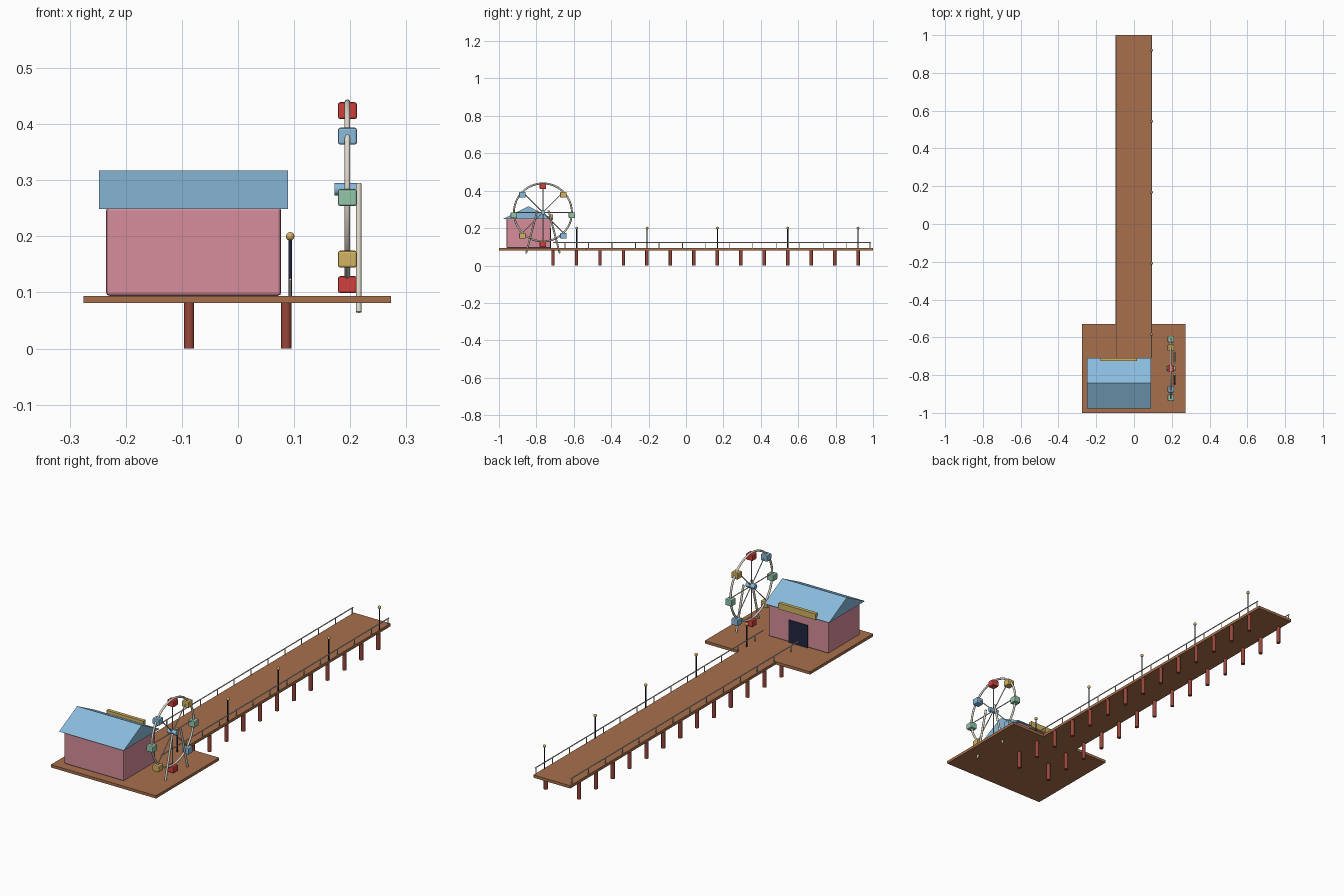
import bpy, bmesh, math
from mathutils import Vector

if "Cube" in bpy.data.objects:
    bpy.data.objects.remove(bpy.data.objects["Cube"])


def material(name, hex_code):
    srgb = [int(hex_code[i:i + 2], 16) / 255 for i in (0, 2, 4)]
    lin = [c / 12.92 if c <= 0.04045 else ((c + 0.055) / 1.055) ** 2.4 for c in srgb]
    m = bpy.data.materials.new(name)
    m.diffuse_color = (*lin, 1)
    m.use_nodes = True
    m.node_tree.nodes["Principled BSDF"].inputs["Base Color"].default_value = m.diffuse_color
    return m


WOOD = material("plank_brown", "A8704C")
PILE = material("pile_red_brown", "98463A")
PINK = material("wall_pink", "D68D9B")
BLUE = material("sky_blue", "8ABBDC")
YELLOW = material("sand_yellow", "D4B462")
NAVY = material("dark_navy", "20263F")
CREAM = material("cream_metal", "DFD7CA")
RED = material("bright_red", "D0403C")
GREEN = material("mint_green", "93C6AA")


def finish(name, bm, mat, smooth=False, bevel=0):
    bmesh.ops.recalc_face_normals(bm, faces=bm.faces)
    me = bpy.data.meshes.new(name)
    bm.to_mesh(me)
    bm.free()
    me.materials.append(mat)
    ob = bpy.data.objects.new(name, me)
    bpy.context.collection.objects.link(ob)
    if bevel:
        mod = ob.modifiers.new("soft_edges", 'BEVEL')
        mod.width, mod.segments = bevel, 2
    if smooth:
        bpy.ops.object.select_all(action='DESELECT')
        ob.select_set(True)
        bpy.context.view_layer.objects.active = ob
        bpy.ops.object.shade_smooth_by_angle(angle=math.radians(40))
    return ob


def add_box(bm, x, y, z):
    """Box from three (low, high) ranges."""
    verts = bmesh.ops.create_cube(bm, size=1)["verts"]
    for v in verts:
        v.co = Vector([(a + b) / 2 + c * (b - a) for (a, b), c in zip((x, y, z), v.co)])


def box(name, x, y, z, mat, bevel=0):
    bm = bmesh.new()
    add_box(bm, x, y, z)
    return finish(name, bm, mat, bevel=bevel)


def add_rod(bm, a, b, r, sides=12):
    """Cylinder between two points."""
    a, b = Vector(a), Vector(b)
    verts = bmesh.ops.create_cone(bm, cap_ends=True, segments=sides, radius1=r, radius2=r,
                                  depth=(b - a).length)["verts"]
    rot = Vector((0, 0, 1)).rotation_difference(b - a)
    for v in verts:
        v.co = rot @ v.co + (a + b) / 2


def rods(name, pairs, r, mat, sides=12):
    bm = bmesh.new()
    for a, b in pairs:
        add_rod(bm, a, b, r, sides)
    return finish(name, bm, mat, smooth=True)


DECK, UNDER, STEP = 0.094, 0.081, 0.1255

# Decks
box("walkway_deck", (-0.097, 0.095), (-0.54, 1.0), (UNDER, DECK), WOOD)
box("end_platform", (-0.275, 0.273), (-1.0, -0.53), (UNDER, DECK), WOOD)

# Piles in pairs under the walkway
rods("piles", [((x, -0.711 + STEP * i, 0), (x, -0.711 + STEP * i, UNDER + 0.004))
               for x in (-0.087, 0.086) for i in range(14)], 0.009, PILE)

# Railings on both sides
for side, x in (("left", -0.094), ("right", 0.093)):
    rods(side + "_rail_posts", [((x, -0.647 + STEP * i, DECK - 0.002), (x, -0.647 + STEP * i, 0.123))
                                for i in range(14)], 0.0022, CREAM, 8)
    rods(side + "_handrail", [((x, -0.71, 0.123), (x, 0.99, 0.123))], 0.0025, CREAM, 8)

# Lamps along the right side
lamp_ys = [-0.584 + 0.376 * i for i in range(5)]
rods("lamp_posts", [((0.093, y, DECK - 0.002), (0.093, y, 0.197)) for y in lamp_ys], 0.003, NAVY)
bm = bmesh.new()
for y in lamp_ys:
    ball = bmesh.ops.create_uvsphere(bm, u_segments=16, v_segments=10, radius=0.0075)["verts"]
    bmesh.ops.translate(bm, verts=ball, vec=(0.093, y, 0.2))
finish("lamp_globes", bm, YELLOW, smooth=True)

# Pavilion: walls, gable roof, door and sign board on the walkway side
box("pavilion_walls", (-0.235, 0.077), (-0.96, -0.724), (DECK, 0.252), PINK, bevel=0.006)
bm = bmesh.new()
gable = [bm.verts.new((-0.248, y, z)) for y, z in ((-0.978, 0.249), (-0.71, 0.249), (-0.843, 0.317))]
face = bm.faces.new(gable)
ext = bmesh.ops.extrude_face_region(bm, geom=[face])["geom"]
bmesh.ops.translate(bm, verts=[g for g in ext if isinstance(g, bmesh.types.BMVert)], vec=(0.337, 0, 0))
finish("pavilion_roof", bm, BLUE)
box("pavilion_door", (-0.128, -0.030), (-0.727, -0.721), (DECK, 0.2), NAVY)
box("sign_board", (-0.178, 0.015), (-0.726, -0.710), (0.243, 0.272), YELLOW)

# Ferris wheel
WX, WY, WZ, R = 0.195, -0.765, 0.284, 0.155


def on_wheel(i, r=R):
    a = math.radians(45 * i)
    return Vector((WX, WY + r * math.cos(a), WZ + r * math.sin(a)))


# Rim: a ring of small circles skinned together
bm = bmesh.new()
N, M, TUBE = 48, 10, 0.005
rings = []
for i in range(N):
    rings.append([])
    for j in range(M):
        t = 2 * math.pi * j / M
        p = on_wheel(8 * i / N, R + TUBE * math.cos(t))
        rings[-1].append(bm.verts.new(p + Vector((TUBE * math.sin(t), 0, 0))))
for i in range(N):
    for j in range(M):
        a, b, k = rings[i], rings[(i + 1) % N], (j + 1) % M
        bm.faces.new((a[j], b[j], b[k], a[k]))
finish("wheel_rim", bm, CREAM, smooth=True)

rods("wheel_spokes", [((WX, WY, WZ), on_wheel(i)) for i in range(8)], 0.0022, CREAM, 8)
rods("wheel_hub", [((0.172, WY, WZ), (0.219, WY, WZ))], 0.011, BLUE, 20)

# A-frame legs on the outer side
rods("wheel_legs", [((0.215, WY + s * 0.03, 0.294), (0.215, WY + s * 0.09, 0.065)) for s in (-1, 1)],
     0.005, CREAM)

# Cabins hang just below the rim
for i in range(8):
    c = on_wheel(i) - Vector((0, 0, 0.015))
    tint, mat = (("green", GREEN), ("yellow", YELLOW), ("red", RED), ("blue", BLUE))[i % 4]
    box(f"{tint}_cabin_{i // 4 + 1}", (c.x - 0.017, c.x + 0.017), (c.y - 0.017, c.y + 0.017),
        (c.z - 0.015, c.z + 0.015), mat, bevel=0.004)
